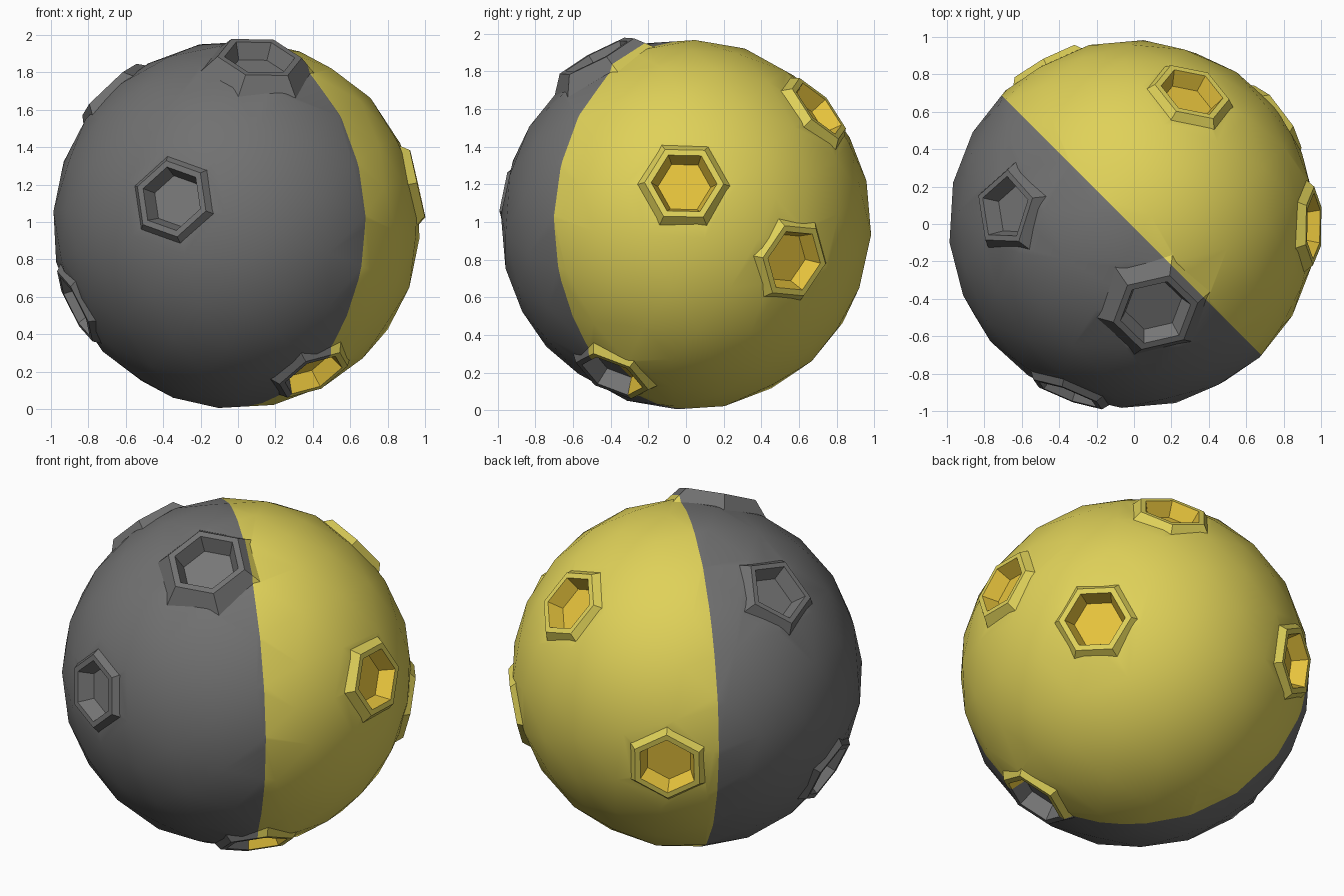
import bpy, bmesh
from math import pi, cos, sin
from mathutils import Vector, Matrix

cube = bpy.data.objects.get("Cube")
if cube:
    bpy.data.objects.remove(cube)


def material(name, rgb):
    m = bpy.data.materials.new(name)
    m.use_nodes = True
    m.diffuse_color = (*rgb, 1)
    m.node_tree.nodes["Principled BSDF"].inputs["Base Color"].default_value = (*rgb, 1)
    return m


materials = [material("grey", (.165, .165, .165)), material("pit grey", (.185, .185, .185)),
             material("yellow", (.74, .64, .10)), material("pit orange", (.87, .60, .05))]

# Craters: direction, direction of one corner, sides, rim distance, size
craters = [
    ((-.35, -.92, .14), (-.05, 0, .23), 6, .985, 1),
    ((.12, -.46, .87), (.09, .24, .11), 6, 1.02, 1.1),
    ((.97, -.01, .22), (0, .13, .22), 6, .993, 1),
    ((.77, .57, -.19), (-.16, .21, -.02), 6, .985, 1),
    ((.32, .71, .62), (.22, -.04, -.06), 6, .99, 1),
    ((.41, -.39, -.80), (.2, .1, .05), 6, .985, 1),
    ((-.68, .08, .72), (.01, .24, 0), 5, 1.0, 1),
    ((-.87, -.15, -.44), (.2, 0, -.4), 6, .98, 1),
    ((-.47, .87, -.13), (0, 0, 1), 6, .985, 1),
]


def frustum(bm, axis, corner, sides, low, r_low, high, r_high):
    """Closed tapered prism along axis, with one edge towards corner."""
    n = Vector(axis).normalized()
    c = Vector(corner)
    u = (c - n * c.dot(n)).normalized()
    v = n.cross(u)
    rings = []
    for d, r in ((low, r_low), (high, r_high)):
        rings.append([bm.verts.new(n * d + (u * cos(a) + v * sin(a)) * r)
                      for a in (2 * pi * i / sides for i in range(sides))])
    a, b = rings
    bm.faces.new(a[::-1])
    bm.faces.new(b)
    for i in range(sides):
        j = (i + 1) % sides
        bm.faces.new((a[i], a[j], b[j], b[i]))


def to_object(bm, name, index):
    """Mesh object carrying every colour, with all faces in one of them."""
    for f in bm.faces:
        f.material_index = index
    mesh = bpy.data.meshes.new(name)
    for m in materials:
        mesh.materials.append(m)
    bm.to_mesh(mesh)
    bm.free()
    ob = bpy.data.objects.new(name, mesh)
    bpy.context.collection.objects.link(ob)
    return ob


# Ball, with its facets turned to follow the crater layout
z = Vector(craters[6][0]).normalized()
x = Vector(craters[1][0])
x = -(x - z * x.dot(z)).normalized()
turn = Matrix((x, z.cross(x), z)).transposed().to_4x4()
bm = bmesh.new()
bmesh.ops.create_icosphere(bm, subdivisions=3, radius=.986, matrix=turn)
ball = to_object(bm, "cratered_ball", 0)

# Raised rims and the pits cut into them
rims, pits = bmesh.new(), bmesh.new()
for axis, corner, sides, top, s in craters:
    frustum(rims, axis, corner, sides, top - .10, .29 * s, top, .21 * s)
    frustum(pits, axis, corner, sides, top - .09, .14 * s, top + .09, .21 * s)
helpers = [to_object(rims, "crater_rims", 0), to_object(pits, "crater_pits", 1)]
for ob, op in zip(helpers, ("UNION", "DIFFERENCE")):
    ob.hide_render = True
    mod = ball.modifiers.new(ob.name, "BOOLEAN")
    mod.operation = op
    mod.solver = "EXACT"
    mod.material_mode = "INDEX"
    mod.object = ob

bpy.context.view_layer.update()
graph = bpy.context.evaluated_depsgraph_get()
result = bpy.data.meshes.new_from_object(ball.evaluated_get(graph))
ball.modifiers.clear()
for ob in helpers:
    bpy.data.objects.remove(ob)

# Two-colour split along an upright diagonal plane: yellow side, grey side
bm = bmesh.new()
bm.from_mesh(result)
split = Vector((1, 1, 0)).normalized()
offset = -.008
bmesh.ops.bisect_plane(bm, geom=bm.verts[:] + bm.edges[:] + bm.faces[:], dist=1e-5,
                       plane_co=offset * split, plane_no=split)
for f in bm.faces:
    if f.calc_center_median().dot(split) > offset:
        f.material_index += 2

# Stand the ball on the ground
bmesh.ops.translate(bm, verts=bm.verts, vec=(-.008, 0, .986))
result.materials.clear()
for m in materials:
    result.materials.append(m)
bm.to_mesh(result)
bm.free()
ball.data = result

bpy.ops.object.select_all(action="DESELECT")
ball.select_set(True)
bpy.context.view_layer.objects.active = ball
bpy.ops.object.shade_smooth_by_angle(angle=.45)
